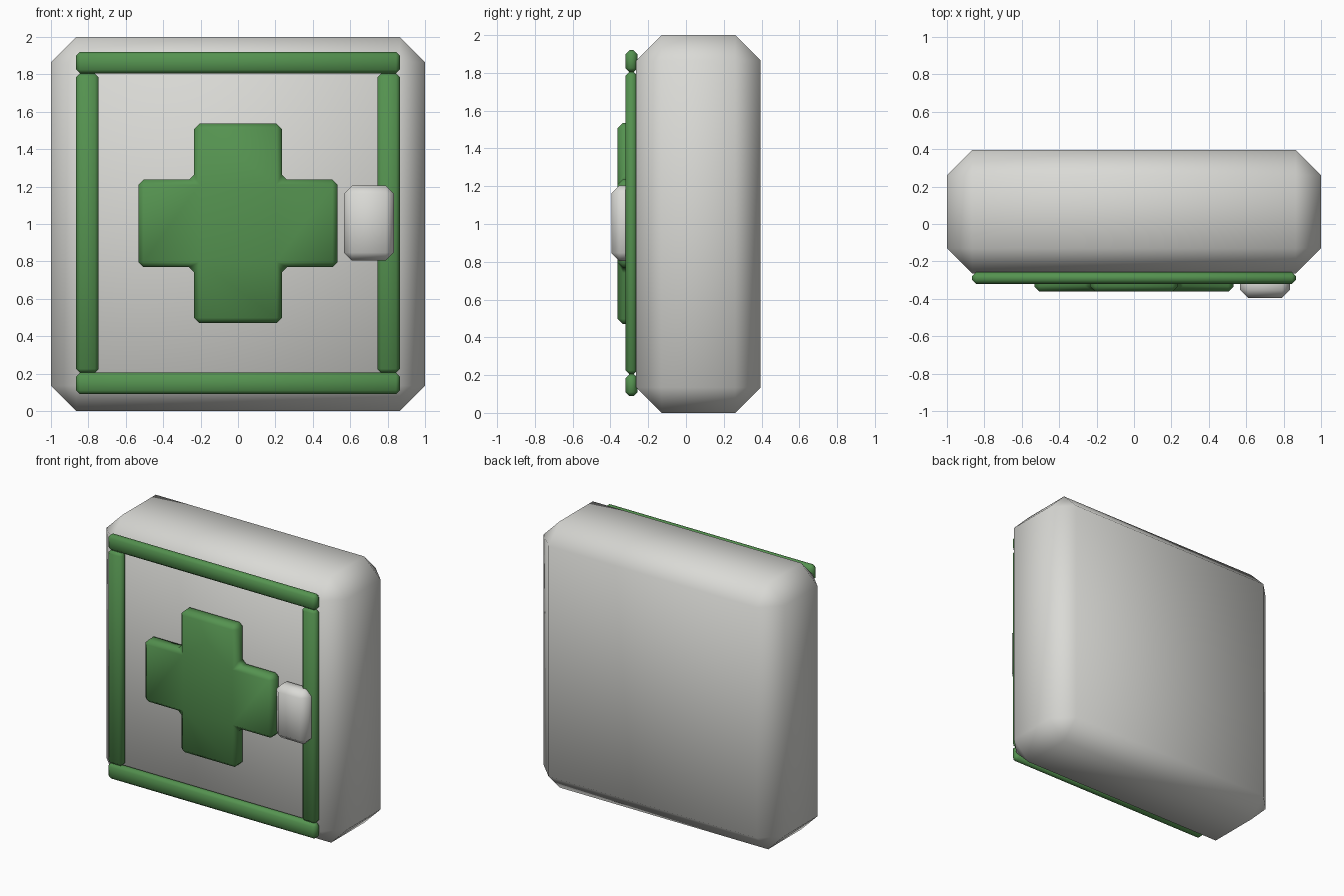
import bpy
import bmesh

default = bpy.data.objects.get("Cube")
if default:
    bpy.data.objects.remove(default, do_unlink=True)


def material(name, rgb):
    mat = bpy.data.materials.new(name)
    mat.use_nodes = True
    color = (*rgb, 1)
    mat.diffuse_color = color
    mat.node_tree.nodes["Principled BSDF"].inputs["Base Color"].default_value = color
    return mat


WHITE = material("off white", (0.70, 0.70, 0.67))
GREEN = material("green", (0.09, 0.29, 0.08))


def finish(name, bm, mat, bevel):
    """Chamfer the sharp edges and make a smooth-shaded object."""
    bmesh.ops.recalc_face_normals(bm, faces=bm.faces)
    sharp = [e for e in bm.edges if e.calc_face_angle(0) > 0.5]
    bmesh.ops.bevel(bm, geom=sharp, offset=bevel, segments=1,
                    affect='EDGES', clamp_overlap=True)
    for f in bm.faces:
        f.smooth = True
    mesh = bpy.data.meshes.new(name)
    bm.to_mesh(mesh)
    bm.free()
    mesh.materials.append(mat)
    obj = bpy.data.objects.new(name, mesh)
    bpy.context.collection.objects.link(obj)
    return obj


def box(name, x, y, z, mat, bevel):
    """Chamfered box from (min, max) ranges."""
    bm = bmesh.new()
    bmesh.ops.create_cube(bm, size=1)
    for v in bm.verts:
        v.co = [r[0] if c < 0 else r[1] for c, r in zip(v.co, (x, y, z))]
    return finish(name, bm, mat, bevel)


# Case
box("case", (-1, 1), (-0.265, 0.395), (0, 2), WHITE, 0.135)

# Border frame on the front
DEPTH = (-0.32, -0.257)
OUT, IN = 0.865, 0.745
for name, z in (("top", (1.805, 1.92)), ("bottom", (0.09, 0.205))):
    box(name + "_border", (-OUT, OUT), DEPTH, z, GREEN, 0.02)
for name, x in (("left", (IN, OUT)), ("right", (-OUT, -IN))):
    box(name + "_border", x, DEPTH, (0.205, 1.805), GREEN, 0.02)

# Cross emblem: centre block with four arms extruded from it
HALF, REACH = 0.234, 0.533
bm = bmesh.new()
bmesh.ops.create_cube(bm, size=1)
for v in bm.verts:
    v.co = (v.co.x * 2 * HALF,
            -0.362 if v.co.y < 0 else -0.25,
            1.003 + v.co.z * 2 * HALF)
bm.normal_update()
for face in [f for f in bm.faces if abs(f.normal.y) < 0.5]:
    push = face.normal * (REACH - HALF)
    arm = bmesh.ops.extrude_discrete_faces(bm, faces=[face])["faces"]
    bmesh.ops.translate(bm, verts=arm[0].verts, vec=push)
bmesh.ops.remove_doubles(bm, verts=bm.verts, dist=0.0001)
finish("cross_emblem", bm, GREEN, 0.028)

# Latch
box("latch", (0.567, 0.833), (-0.395, -0.25), (0.805, 1.205), WHITE, 0.042)
